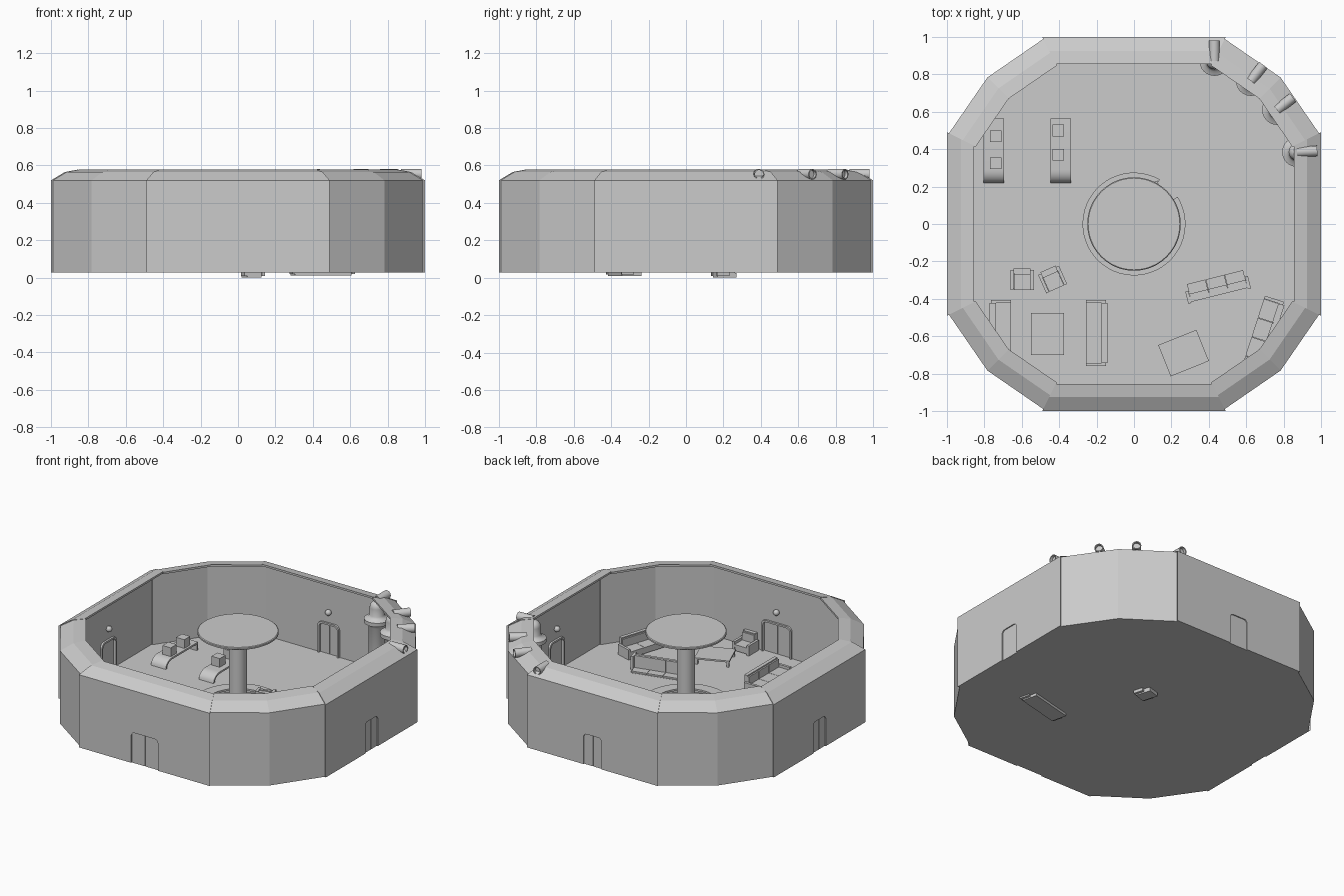
import bpy, bmesh, math
from math import sin, cos, pi, radians
from mathutils import Matrix, Vector

if "Cube" in bpy.data.objects:
    bpy.data.objects.remove(bpy.data.objects["Cube"])

FLOOR = 0.034


def finish(name, bm, mat=None, smooth=False):
    bmesh.ops.recalc_face_normals(bm, faces=bm.faces)
    me = bpy.data.meshes.new(name)
    bm.to_mesh(me)
    bm.free()
    ob = bpy.data.objects.new(name, me)
    bpy.context.collection.objects.link(ob)
    if mat:
        ob.matrix_world = mat
    if smooth:
        bpy.ops.object.select_all(action='DESELECT')
        ob.select_set(True)
        bpy.context.view_layer.objects.active = ob
        bpy.ops.object.shade_smooth_by_angle(angle=radians(35))
    return ob


def loft(name, sections, mat=None, closed=False, smooth=False):
    """Skin a list of closed sections; cap the ends unless the path closes."""
    bm = bmesh.new()
    rows = [[bm.verts.new(p) for p in s] for s in sections]
    n = len(rows[0])
    for i in range(len(rows) if closed else len(rows) - 1):
        a, b = rows[i], rows[(i + 1) % len(rows)]
        for j in range(n):
            k = (j + 1) % n
            bm.faces.new((a[j], a[k], b[k], b[j]))
    if not closed:
        bm.faces.new(rows[0])
        bm.faces.new(rows[-1])
    bmesh.ops.remove_doubles(bm, verts=bm.verts, dist=1e-5)
    return finish(name, bm, mat, smooth)


def lathe(name, profile, mat=None, start=0, end=360, steps=32):
    full = end - start == 360
    angs = [radians(start + (end - start) * i / steps) for i in range(steps if full else steps + 1)]
    return loft(name, [[(r * cos(a), r * sin(a), z) for r, z in profile] for a in angs],
                mat, closed=full, smooth=True)


def boxes(name, items, mat=None):
    """One mesh from (x0, x1, y0, y1, z0, z1) blocks."""
    bm = bmesh.new()
    for x0, x1, y0, y1, z0, z1 in items:
        m = Matrix.Translation(((x0 + x1) / 2, (y0 + y1) / 2, (z0 + z1) / 2)) @ \
            Matrix.Diagonal((x1 - x0, y1 - y0, z1 - z0, 1))
        bmesh.ops.create_cube(bm, size=1, matrix=m)
    return finish(name, bm, mat)


def place(x, y, z=0, rot=0):
    return Matrix.Translation((x, y, z)) @ Matrix.Rotation(radians(rot), 4, 'Z')


# floor slab
plan = [(s * x, t * y) for s, t, pts in (
    (1, -1, [(.49, 1), (.79, .79), (1, .49)]), (1, 1, [(1, .49), (.79, .79), (.49, 1)]),
    (-1, 1, [(.49, 1), (.79, .79), (1, .49)]), (-1, -1, [(1, .49), (.79, .79), (.49, 1)]))
    for x, y in pts]
loft("floor", [[(x * .985, y * .985, z) for x, y in plan] for z in (.028, FLOOR)])

# wall shell: profile is (scale of the plan, height)
shell = [(1, .028), (1, .52), (.925, .565), (.855, .578), (.855, .565),
         (.92, .55), (.975, .51), (.975, .028)]


def arch(w, h, z0=.028, r=.025):
    pts = [(w / 2, z0)]
    pts += [(w / 2 - r + r * cos(a * pi / 8), h - r + r * sin(a * pi / 8)) for a in range(5)]
    return pts + [(-x, z) for x, z in reversed(pts)]


for i, side in enumerate(("front", "right", "back", "left")):
    turn = place(0, 0, 0, 90 * i)
    wall = loft(side + "_wall", [[(x * s, -s, z) for s, z in shell] for x in (-.49, .49)], turn)
    loft(side + "_corner_wall", [[(x * s * .992, y * s * .992, z) for s, z in shell]
                                 for x, y in ((.485, -1), (.79, -.79), (1, -.485))], turn)
    # arched doorway with two sliding leaves
    w = .2 if i == 0 else .135
    cutter = loft(side + "_door_cutter", [[(x, y, z) for x, z in arch(w, .236, 0)]
                                          for y in (-1.05, -.95)], turn)
    cutter.hide_render = True
    cutter.hide_set(True)
    cut = wall.modifiers.new("doorway", 'BOOLEAN')
    cut.operation, cut.object, cut.solver = 'DIFFERENCE', cutter, 'EXACT'
    half = [p for p in arch(w, .236) if p[0] > 0]
    for s in (-1, 1):
        leaf = half + [(.0012, .236), (.0012, .028)]
        loft(side + "_door_leaf", [[(s * x, y, z) for x, z in leaf] for y in (-.993, -.98)], turn)
    inner, outer = arch(w, .236), arch(w + .024, .248, r=.032)
    loft(side + "_door_frame", [[(a[0], -.978, a[1]), (b[0], -.978, b[1]),
                                 (b[0], -.962, b[1]), (a[0], -.962, a[1])]
                                for a, b in zip(inner, outer)], turn)
    # round lamp above the door
    bm = bmesh.new()
    bmesh.ops.create_uvsphere(bm, u_segments=16, v_segments=10, radius=.02,
                              matrix=Matrix.Translation((0, -.965, .32)))
    finish(side + "_door_lamp", bm, turn, True)

# central column with disc top
lathe("central_column", [(0, .03), (.085, .03), (.085, .055), (.055, .07), (.055, .47), (.068, .485),
                         (.085, .495), (.085, .515), (.06, .525), (.06, .556), (0, .556)])
lathe("column_disc", [(0, .548), (.24, .548), (.25, .554), (.25, .564), (.245, .568), (0, .568)], steps=48)

# ring counter with an opening at the back right
lathe("ring_counter", [(.255, .03), (.275, .03), (.275, .082), (.2, .082), (.2, .07), (.255, .07)],
      start=60, end=392, steps=48)

# tanks with outlet pipes through the corner wall
dome = [(.045 * cos(a * pi / 12), .51 + .045 * sin(a * pi / 12)) for a in range(7)]
tank = [(0, .03), (.065, .03), (.065, .06), (.052, .07), (.052, .385), (.06, .4), (.08, .41),
        (.08, .435), (.055, .445), (.045, .46)] + dome
for x, y, rot in ((.43, .872, 90), (.625, .765, 52), (.765, .61, 38), (.872, .385, 3)):
    lathe("tank", tank, place(x, y), steps=24)
    lathe("outlet_pipe", [(0, 0), (.028, 0), (.028, .108), (.022, .108), (.022, .09), (0, .09)],
          place(x, y, .553, rot) @ Matrix.Rotation(pi / 2, 4, 'Y'), steps=20)

# waterfall desks with two monitors each
for x0, mons in ((-.805, ((-.74, .47), (-.74, .325))), (-.447, ((-.405, .5), (-.405, .37)))):
    top = [(.29 - .07 * sin(a * pi / 12), FLOOR + .055 * cos(a * pi / 12)) for a in range(7)]
    under = [(.29 - .058 * sin(a * pi / 12), FLOOR + .043 * cos(a * pi / 12)) for a in range(6, -1, -1)]
    prof = [(.565, FLOOR), (.565, .089)] + top + under + [(.553, .077), (.553, FLOOR)]
    loft("desk", [[(x, y, z) for y, z in prof] for x in (x0, x0 + .11)], smooth=True)
    boxes("monitors", [(x - .031, x + .031, y - .031, y + .031, .088, .148) for x, y in mons])


def seat(name, width, count, mat):
    """Upholstered seat facing -y with its back at +y."""
    h, d, arm = width / 2, .0575, .017
    parts = [(-h + arm, h - arm, -d + .006, d - .004, .006, .032),
             (-h + arm, h - arm, d - .024, d, .006, .112)]
    for s in (-1, 1):
        parts.append((min(s * h, s * (h - arm)), max(s * h, s * (h - arm)), -d, d - .008, 0, .068))
    step = (width - 2 * arm) / count
    for i in range(count):
        x = -h + arm + i * step
        parts.append((x + .001, x + step - .001, -d, d - .026, .032, .05))
        parts.append((x + .001, x + step - .001, d - .034, d - .02, .05, .104))
    return boxes(name, parts, mat)


tip = Matrix.Rotation(radians(-90), 4, 'X')
seat("left_sofa", .355, 3, place(-.715, -.583, FLOOR, 90))
seat("middle_sofa", .355, 3, place(-.198, -.583, FLOOR, -90))
seat("right_sofa", .355, 3, place(.70, -.57, FLOOR, -108))
seat("toppled_sofa", .345, 3, place(.458, -.385, .068, 14) @ tip)
seat("armchair", .125, 1, place(-.598, -.295, FLOOR))
seat("turned_armchair", .122, 1, place(-.437, -.293, FLOOR, 24))
seat("wall_armchair", .125, 1, place(.19, -.912, FLOOR, 180))
chair = seat("toppled_chair", .115, 1, place(.09, .15, .07, 25) @ tip @ Matrix.Rotation(radians(8), 4, 'Y'))
low = min((chair.matrix_world @ Vector(c)).z for c in chair.bound_box)
chair.location.z -= low

# low tables
for x, y, w, d, rot in ((-.463, -.588, .178, .225, 0), (.265, -.69, .22, .18, 22)):
    legs = [(sx * (w / 2 - .012) - .008, sx * (w / 2 - .012) + .008,
             sy * (d / 2 - .012) - .008, sy * (d / 2 - .012) + .008, 0, .035)
            for sx in (-1, 1) for sy in (-1, 1)]
    boxes("low_table", legs + [(-w / 2, w / 2, -d / 2, d / 2, .034, .045)], place(x, y, FLOOR, rot))
